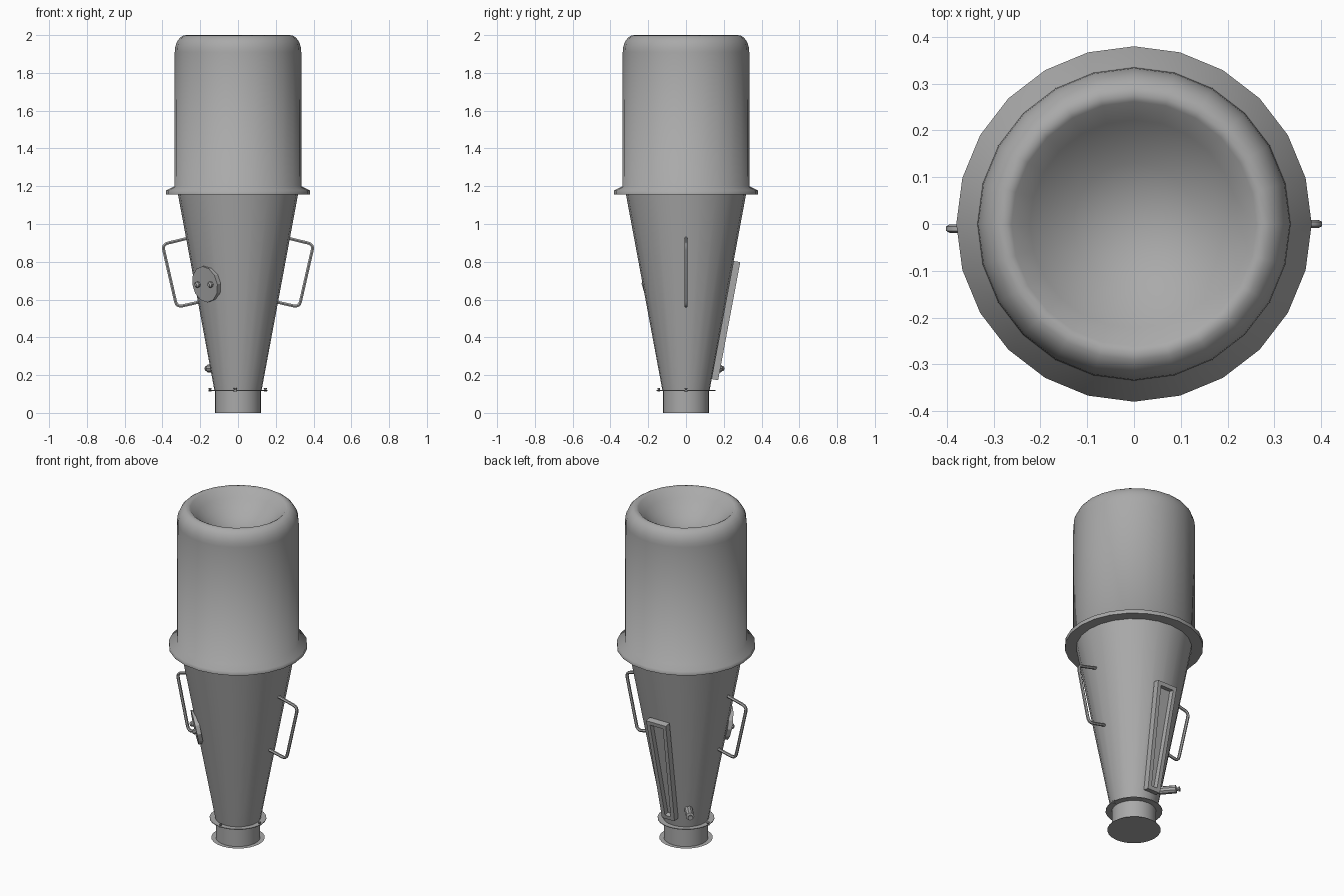
import bpy, bmesh, math
from mathutils import Vector, Matrix

if "Cube" in bpy.data.objects:
    bpy.data.objects.remove(bpy.data.objects["Cube"])

SLOPE = math.atan2(0.193, 1.03)          # lean of the cone wall
STEEL = bpy.data.materials.new("dark_steel")
STEEL.diffuse_color = (0.4, 0.4, 0.4, 1)
STEEL.use_nodes = True
STEEL.node_tree.nodes["Principled BSDF"].inputs["Base Color"].default_value = STEEL.diffuse_color


def cone_r(z):
    return 0.125 + (z - 0.12) * 0.193 / 1.03


def shade(ob, angle):
    bpy.ops.object.select_all(action='DESELECT')
    ob.select_set(True)
    bpy.context.view_layer.objects.active = ob
    bpy.ops.object.shade_smooth_by_angle(angle=math.radians(angle))


def finish(name, bm, smooth=35):
    bmesh.ops.recalc_face_normals(bm, faces=bm.faces)
    me = bpy.data.meshes.new(name)
    bm.to_mesh(me)
    bm.free()
    me.materials.append(STEEL)
    ob = bpy.data.objects.new(name, me)
    bpy.context.collection.objects.link(ob)
    if smooth:
        shade(ob, smooth)
    return ob


def lathe(name, profile, steps=24, matrix=Matrix(), smooth=35):
    """Spin (radius, height) points around local z."""
    bm = bmesh.new()
    vs = [bm.verts.new((r, 0, z)) for r, z in profile]
    es = [bm.edges.new(p) for p in zip(vs, vs[1:])]
    bmesh.ops.spin(bm, geom=vs + es, cent=(0, 0, 0), axis=(0, 0, 1),
                   angle=2 * math.pi, steps=steps)
    bmesh.ops.remove_doubles(bm, verts=bm.verts, dist=1e-5)
    bm.transform(matrix)
    return finish(name, bm, smooth)


def facing(pos, normal):
    """Matrix placing local z along normal at pos."""
    return Matrix.Translation(pos) @ Vector(normal).to_track_quat('Z', 'Y').to_matrix().to_4x4()


# Upper drum: flared collar, rounded rim and shallow dished top
collar = [(0.30, 1.155), (0.38, 1.155), (0.38, 1.178), (0.337, 1.2)]
rim = [(0.275 + 0.06 * math.cos(a), 1.91 + 0.09 * math.sin(a))
       for a in [math.radians(d) for d in range(0, 91, 15)]]
bowl = [(0.262 * t, 1.845 + 0.148 * t * t) for t in (1, 0.85, 0.7, 0.5, 0.3, 0)]
lathe("drum", collar + rim + bowl, smooth=75)

# Cone and outlet neck
lathe("cone", [(0.125, 0.12), (0.318, 1.157)])
lathe("neck", [(0.122, 0.0), (0.122, 0.125)])

# Thin flanges
lathe("base_flange", [(0.0, 0.0), (0.147, 0.0)])
lathe("neck_flange", [(0.10, 0.117), (0.156, 0.117), (0.156, 0.121), (0.10, 0.121)])
for i, (x, y) in enumerate([(0.145, 0), (-0.148, 0), (-0.015, -0.144)]):
    lathe(f"flange_bolt_{i}", [(0, 0.113), (0.009, 0.113), (0.005, 0.12),
                               (0.009, 0.131), (0, 0.131)], 6,
          Matrix.Translation((x, y, 0)), smooth=0)


# Side handles: bent rods with rounded corners
def handle(name, side, y):
    pts = [Vector((side * x, y, z)) for x, z in
           [(0.265, 0.925), (0.4, 0.892), (0.324, 0.56), (0.195, 0.589)]]
    path = [pts[0]]
    for a, b, c in zip(pts, pts[1:], pts[2:]):
        p, q = b + (a - b).normalized() * 0.03, b + (c - b).normalized() * 0.03
        for t in (0, 0.25, 0.5, 0.75, 1):
            path.append(p * (1 - t) ** 2 + b * 2 * t * (1 - t) + q * t * t)
    path.append(pts[-1])
    cu = bpy.data.curves.new(name, 'CURVE')
    cu.dimensions = '3D'
    cu.bevel_depth = 0.009
    cu.bevel_resolution = 1
    cu.use_fill_caps = True
    cu.materials.append(STEEL)
    sp = cu.splines.new('POLY')
    sp.points.add(len(path) - 1)
    for pt, co in zip(sp.points, path):
        pt.co = (*co, 1)
    ob = bpy.data.objects.new(name, cu)
    bpy.context.collection.objects.link(ob)
    bpy.ops.object.select_all(action='DESELECT')
    ob.select_set(True)
    bpy.context.view_layer.objects.active = ob
    bpy.ops.object.convert(target='MESH')
    shade(bpy.context.object, 50)


handle("handle_right", 1, 0)
handle("handle_left", -1, -0.01)

# Round inspection cover with two bolts, front left
az = math.radians(223)
out = Vector((math.cos(az), math.sin(az), 0))
side = Vector((-out.y, out.x, 0))
normal = out * math.cos(SLOPE) + Vector((0, 0, -math.sin(SLOPE)))
centre = out * cone_r(0.682) + Vector((0, 0, 0.682))
lathe("cover", [(0, -0.015), (0.097, -0.015), (0.097, 0.01), (0, 0.01)], 12,
      facing(centre, normal), smooth=0)
for i, s in enumerate((-0.05, 0.05)):
    lathe(f"cover_bolt_{i}", [(0, 0.005), (0.016, 0.005), (0.016, 0.022), (0.009, 0.03), (0, 0.03)],
          8, facing(centre + side * s, normal))

# Tapered sight-glass frame on the back
up = Vector((0, math.sin(SLOPE), math.cos(SLOPE)))
nrm = Vector((0, math.cos(SLOPE), -math.sin(SLOPE)))
origin = Vector((0, 0.203, 0.49))
bm = bmesh.new()


def ring(inset, depth):
    h = 0.318 - inset
    return [bm.verts.new(origin + up * v + nrm * depth + Vector((u, 0, 0))) for u, v in
            [(-0.042 + inset, -h), (0.042 - inset, -h), (0.066 - inset, h), (-0.066 + inset, h)]]


loops = [ring(0, -0.01), ring(0, 0.026), ring(0.023, 0.026), ring(0.026, 0.0)]
for a, b in zip(loops, loops[1:]):
    for i in range(4):
        j = (i + 1) % 4
        bm.faces.new((a[i], a[j], b[j], b[i]))
bm.faces.new(loops[-1])
bm.faces.new(loops[0][::-1])
finish("sight_frame", bm, 0)

# Sampling spigot, back left
d = Vector((-0.65, 0.76, 0)).normalized()
lathe("spigot", [(0, 0.12), (0.023, 0.12), (0.023, 0.235), (0.009, 0.238),
                 (0.009, 0.246), (0.014, 0.248), (0.014, 0.256), (0, 0.256)], 10,
      facing((0, 0, 0.235), d))
